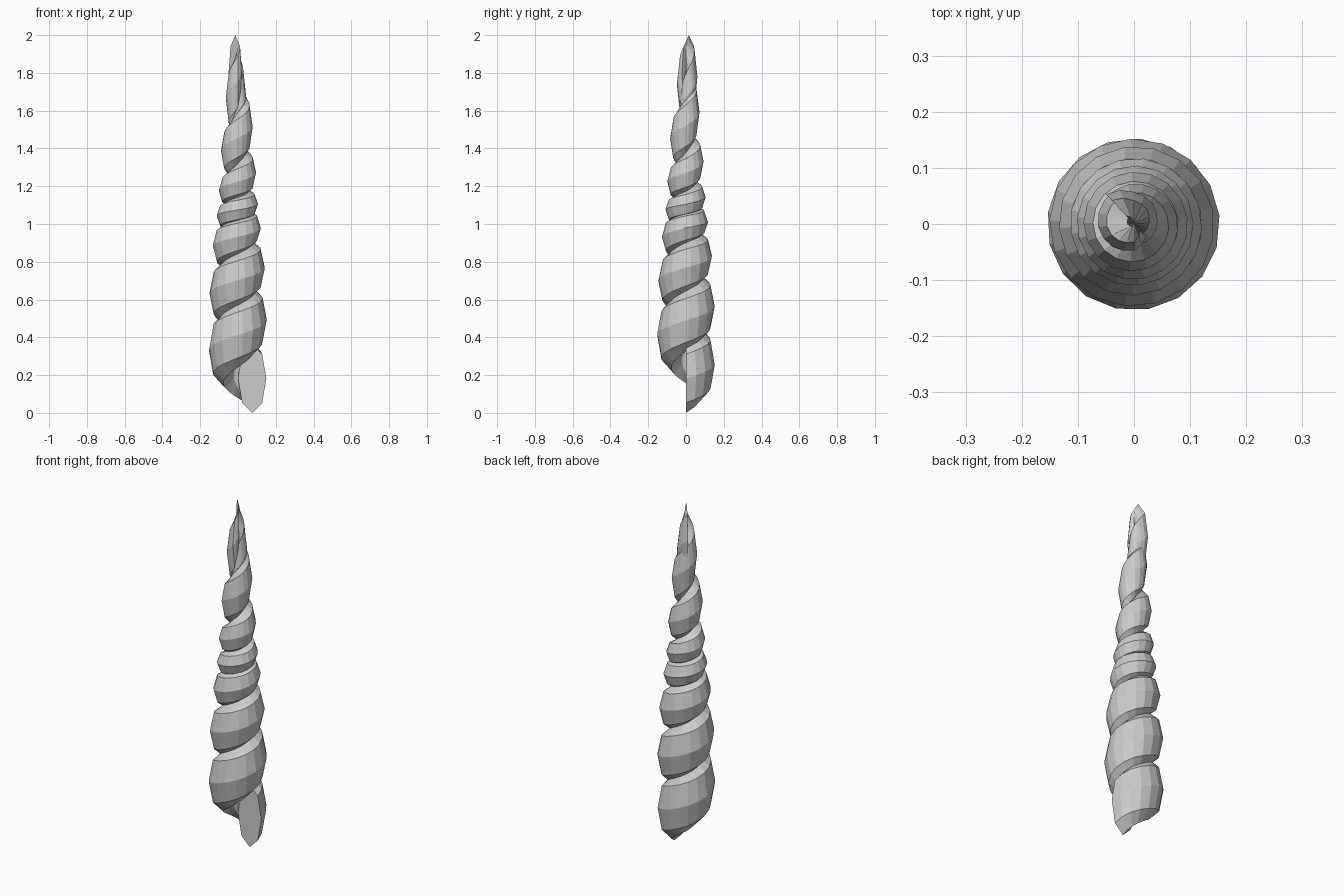
import bpy, bmesh, math

# Keys along the coil: turns, centre height, outer radius, section half width, section half height
KEYS = [
    (0.0, 0.182, 0.150, 0.075, 0.182),
    (0.5, 0.335, 0.155, 0.076, 0.178),
    (1.0, 0.490, 0.153, 0.076, 0.165),
    (1.5, 0.635, 0.151, 0.075, 0.155),
    (2.0, 0.770, 0.143, 0.074, 0.138),
    (2.5, 0.885, 0.134, 0.071, 0.115),
    (3.0, 0.980, 0.121, 0.068, 0.090),
    (3.5, 1.045, 0.114, 0.065, 0.073),
    (4.0, 1.105, 0.106, 0.062, 0.072),
    (4.5, 1.180, 0.102, 0.060, 0.085),
    (5.0, 1.270, 0.096, 0.058, 0.108),
    (5.5, 1.390, 0.090, 0.057, 0.132),
    (6.0, 1.520, 0.078, 0.055, 0.155),
    (6.5, 1.670, 0.065, 0.053, 0.180),
    (6.75, 1.755, 0.047, 0.052, 0.193),
    (6.87, 1.800, 0.031, 0.052, 0.200),
]
STEPS, SIDES = 115, 8


def sample(t):
    for a, b in zip(KEYS, KEYS[1:]):
        if t <= b[0]:
            f = (t - a[0]) / (b[0] - a[0])
            return [p + (q - p) * f for p, q in zip(a[1:], b[1:])]
    return KEYS[-1][1:]


# Spiral horn: an octagonal section swept up a tapering, unevenly pitched helix
bm = bmesh.new()
rings = []
for i in range(STEPS + 1):
    t = KEYS[-1][0] * i / STEPS
    z, outer, w, h = sample(t)
    ang = t * math.tau
    ring = []
    for k in range(SIDES):
        p = k * math.tau / SIDES
        r = outer - w + w * math.cos(p)
        ring.append(bm.verts.new((r * math.cos(ang), r * math.sin(ang), z + h * math.sin(p))))
    rings.append(ring)

for a, b in zip(rings, rings[1:]):
    for k in range(SIDES):
        n = (k + 1) % SIDES
        bm.faces.new((a[k], a[n], b[n], b[k]))

# Flat end caps
bm.faces.new(rings[0])
bm.faces.new(rings[-1])
bmesh.ops.recalc_face_normals(bm, faces=bm.faces)

mesh = bpy.data.meshes.new("spiral_horn")
bm.to_mesh(mesh)
bm.free()
horn = bpy.data.objects.new("spiral_horn", mesh)
bpy.context.collection.objects.link(horn)
